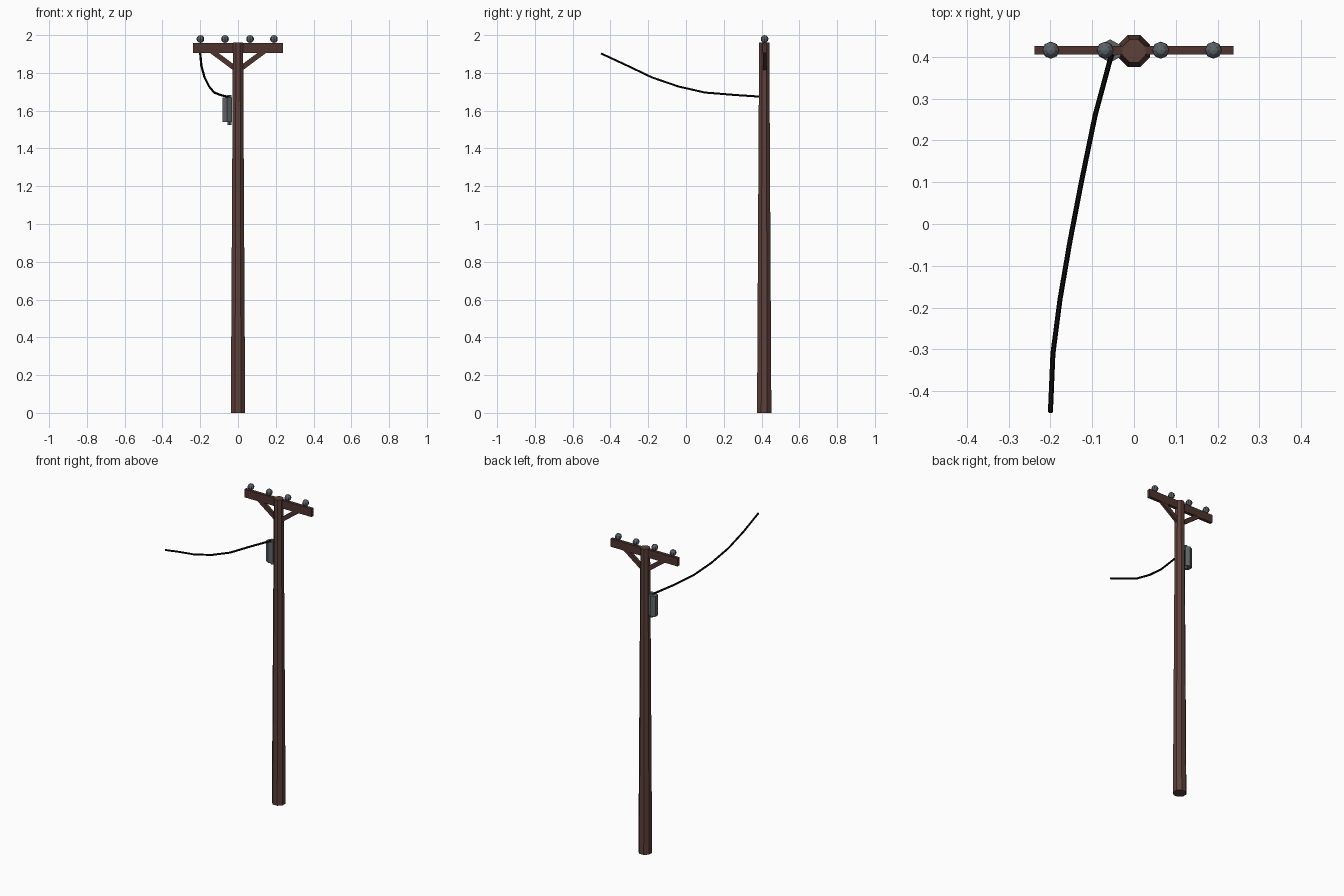
import bpy, math
from mathutils import Vector

if "Cube" in bpy.data.objects:
    bpy.data.objects.remove(bpy.data.objects["Cube"])

PY = 0.414  # pole centre in y


def material(name, rgb):
    m = bpy.data.materials.new(name)
    m.diffuse_color = (*rgb, 1)
    m.use_nodes = True
    m.node_tree.nodes["Principled BSDF"].inputs["Base Color"].default_value = m.diffuse_color
    return m


WOOD = material("pole brown", (0.109, 0.051, 0.042))
DARK_WOOD = material("dark brown", (0.076, 0.034, 0.028))
GREY = material("insulator grey", (0.105, 0.125, 0.135))
STEEL = material("transformer grey", (0.115, 0.130, 0.135))
BLACK = material("cable black", (0.003, 0.003, 0.003))


def finish(name, mat):
    ob = bpy.context.object
    ob.name = name
    ob.data.materials.append(mat)
    return ob


def cylinder(name, mat, x, y, z0, z1, r0, r1, sides, turn):
    bpy.ops.mesh.primitive_cone_add(vertices=sides, radius1=r0, radius2=r1, depth=z1 - z0,
                                    location=(x, y, (z0 + z1) / 2), rotation=(0, 0, turn))
    return finish(name, mat)


def box(name, mat, loc, size, tilt=0):
    bpy.ops.mesh.primitive_cube_add(size=1, location=loc, rotation=(0, tilt, 0))
    ob = finish(name, mat)
    ob.scale = size
    return ob


# Tapered octagonal pole, flats facing the axes
k = 1 / math.cos(math.pi / 8)
pole = cylinder("pole", WOOD, 0, PY, 0, 1.96, 0.038 * k, 0.027 * k, 8, math.pi / 8)

# Crossarm
box("crossarm", DARK_WOOD, (0, PY + 0.002, 1.931), (0.476, 0.02, 0.052))

# Diagonal braces below the crossarm
for side, label in ((-1, "left"), (1, "right")):
    a = Vector((0, PY + 0.002, 1.812))
    b = Vector((side * 0.148, PY + 0.002, 1.922))
    d = b - a
    box(label + "_brace", DARK_WOOD, (a + b) / 2, (d.length, 0.018, 0.027),
        -math.atan2(d.z, d.x))

# Round insulators along the crossarm
for i, x in enumerate((-0.199, -0.069, 0.064, 0.190)):
    bpy.ops.mesh.primitive_uv_sphere_add(segments=8, ring_count=6, radius=0.0205,
                                         location=(x, PY + 0.002, 1.9795))
    finish(f"insulator_{i + 1}", GREY)

# Transformer can with its through-rod
cylinder("transformer", STEEL, -0.057, PY, 1.54, 1.67, 0.028, 0.028, 6, 0)
cylinder("transformer_rod", STEEL, -0.045, PY, 1.525, 1.682, 0.012, 0.012, 6, 0)

# Sagging cable
path = [(-0.200, -0.450, 1.903), (-0.194, -0.310, 1.838), (-0.177, -0.180, 1.776),
        (-0.153, -0.040, 1.728), (-0.126, 0.100, 1.696), (-0.093, 0.260, 1.683),
        (-0.052, 0.412, 1.673)]
curve = bpy.data.curves.new("cable", "CURVE")
curve.dimensions = "3D"
curve.bevel_depth = 0.006
curve.bevel_resolution = 1
curve.use_fill_caps = True
spline = curve.splines.new("POLY")
spline.points.add(len(path) - 1)
for p, co in zip(spline.points, path):
    p.co = (*co, 1)
cable = bpy.data.objects.new("cable", curve)
bpy.context.collection.objects.link(cable)
bpy.ops.object.select_all(action="DESELECT")
cable.select_set(True)
bpy.context.view_layer.objects.active = cable
bpy.ops.object.convert(target="MESH")
finish("cable", BLACK)
for p in bpy.context.object.data.polygons:
    p.use_smooth = False
